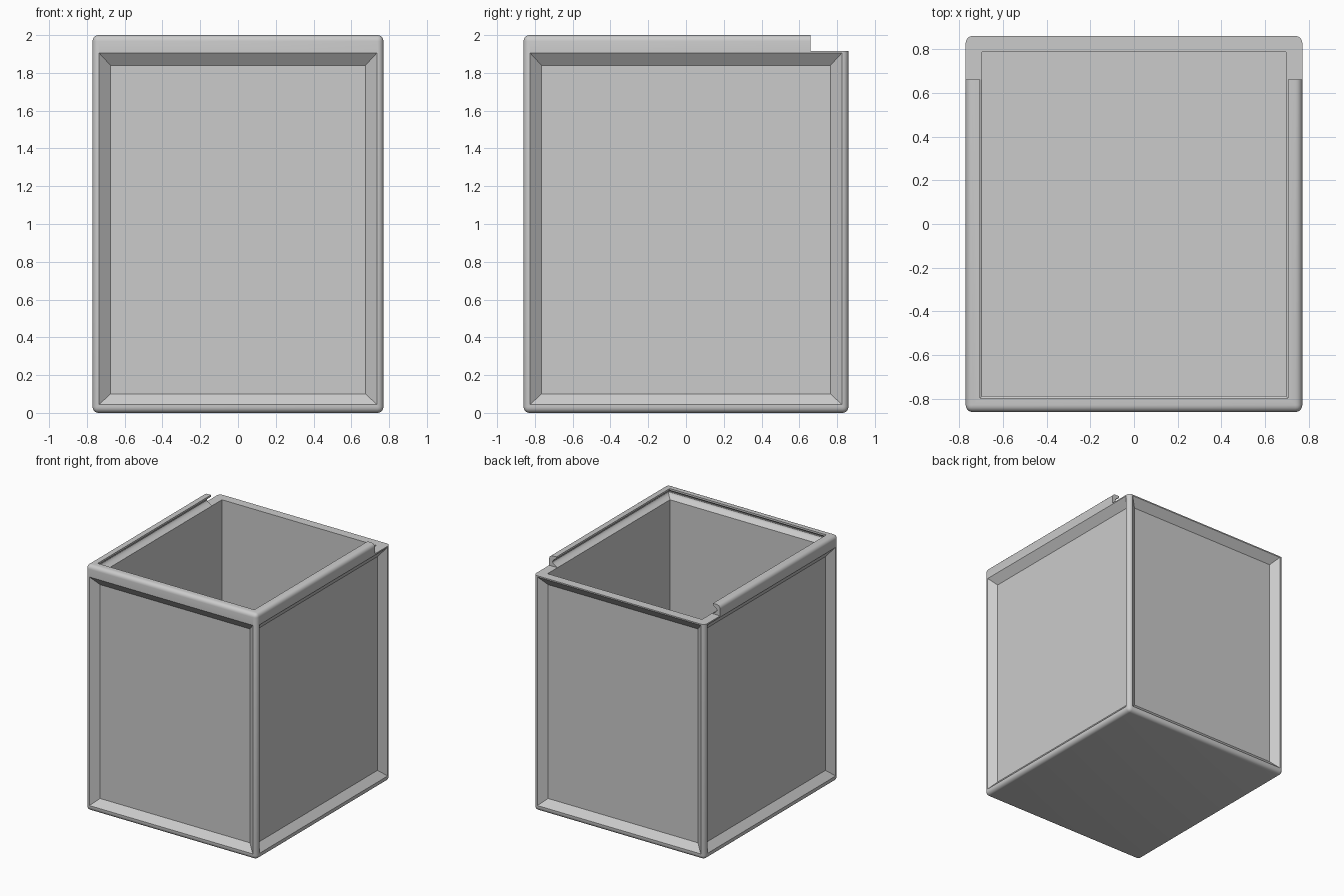
import bpy, bmesh, math
from mathutils import Matrix, Vector

cube = bpy.data.objects.get("Cube")
if cube:
    bpy.data.objects.remove(cube, do_unlink=True)

W, D, H = 0.77, 0.86, 2.0      # half width, half depth, height
IN_X, IN_Y = 0.695, 0.787      # cavity half sizes
LEDGE = 1.915                  # height of the lid ledge

grey = bpy.data.materials.new("plain grey")
grey.use_nodes = True
grey.diffuse_color = (0.6, 0.6, 0.6, 1)
grey.node_tree.nodes["Principled BSDF"].inputs["Base Color"].default_value = (0.6, 0.6, 0.6, 1)


def loft(name, rects, matrix=Matrix()):
    """Closed solid through stacked rectangles (x0, x1, y0, y1, z)."""
    bm = bmesh.new()
    rings = []
    for x0, x1, y0, y1, z in rects:
        corners = ((x0, y0), (x1, y0), (x1, y1), (x0, y1))
        rings.append([bm.verts.new(matrix @ Vector((x, y, z))) for x, y in corners])
    for low, high in zip(rings, rings[1:]):
        for i in range(4):
            j = (i + 1) % 4
            bm.faces.new((low[i], low[j], high[j], high[i]))
    bm.faces.new(rings[0])
    bm.faces.new(rings[-1])
    bmesh.ops.recalc_face_normals(bm, faces=bm.faces)
    mesh = bpy.data.meshes.new(name)
    bm.to_mesh(mesh)
    bm.free()
    mesh.materials.append(grey)
    obj = bpy.data.objects.new(name, mesh)
    bpy.context.collection.objects.link(obj)
    return obj


def apply(obj, mod):
    bpy.context.view_layer.objects.active = obj
    bpy.ops.object.modifier_apply(modifier=mod.name)


def cut(obj, cutter):
    cutter.hide_render = True
    mod = obj.modifiers.new("cut", "BOOLEAN")
    mod.operation = "DIFFERENCE"
    mod.solver = "EXACT"
    mod.object = cutter
    apply(obj, mod)
    bpy.data.objects.remove(cutter, do_unlink=True)


# Rounded outer block
box = loft("open_box", [(-W, W, -D, D, 0), (-W, W, -D, D, H)])
bpy.ops.object.select_all(action="DESELECT")
box.select_set(True)
bevel = box.modifiers.new("round", "BEVEL")
bevel.width = 0.032
bevel.segments = 5
apply(box, bevel)

# Inner cavity
cut(box, loft("cavity", [(-IN_X, IN_X, -IN_Y, IN_Y, z) for z in (0.075, 1.95)]))

# Rounded lid groove along the front and sides, open at the back
levels = []
for i in range(11):
    t = i / 10
    out = 0.01 * t + 0.04 * math.sin(math.pi * t)
    levels.append((out, LEDGE + 0.07 * t))
levels.append((0.01, H + 0.05))
cut(box, loft("groove", [(-IN_X - o, IN_X + o, -IN_Y - o, 1, z) for o, z in levels]))

# Lowered back end where the lid slides in
cut(box, loft("lid_entry", [(-1, 1, 0.66, 1, z) for z in (LEDGE, H + 0.1)]))

# Recessed panels with sloping frames on all four sides
stand = Matrix.Rotation(math.pi / 2, 4, "X")
for turn, (half, reach) in enumerate([(W, D), (D, W)] * 2):
    rects = []
    for s in (-1, 1):                      # s = -1 panel, s = 1 outside
        w = half - 0.035 + 0.06 * (s - 0)
        if s < 0:
            rects.append((-w, w, 0.10, 1.84, reach - 0.05))
        else:
            rects.append((-w, w, -0.01, 1.97, reach + 0.05))
    matrix = Matrix.Rotation(turn * math.pi / 2, 4, "Z") @ stand
    cut(box, loft("panel_recess", rects, matrix))

# Smooth rounded edges, keep corners sharp
bpy.context.view_layer.objects.active = box
box.select_set(True)
bpy.ops.object.shade_smooth_by_angle(angle=math.radians(30))
